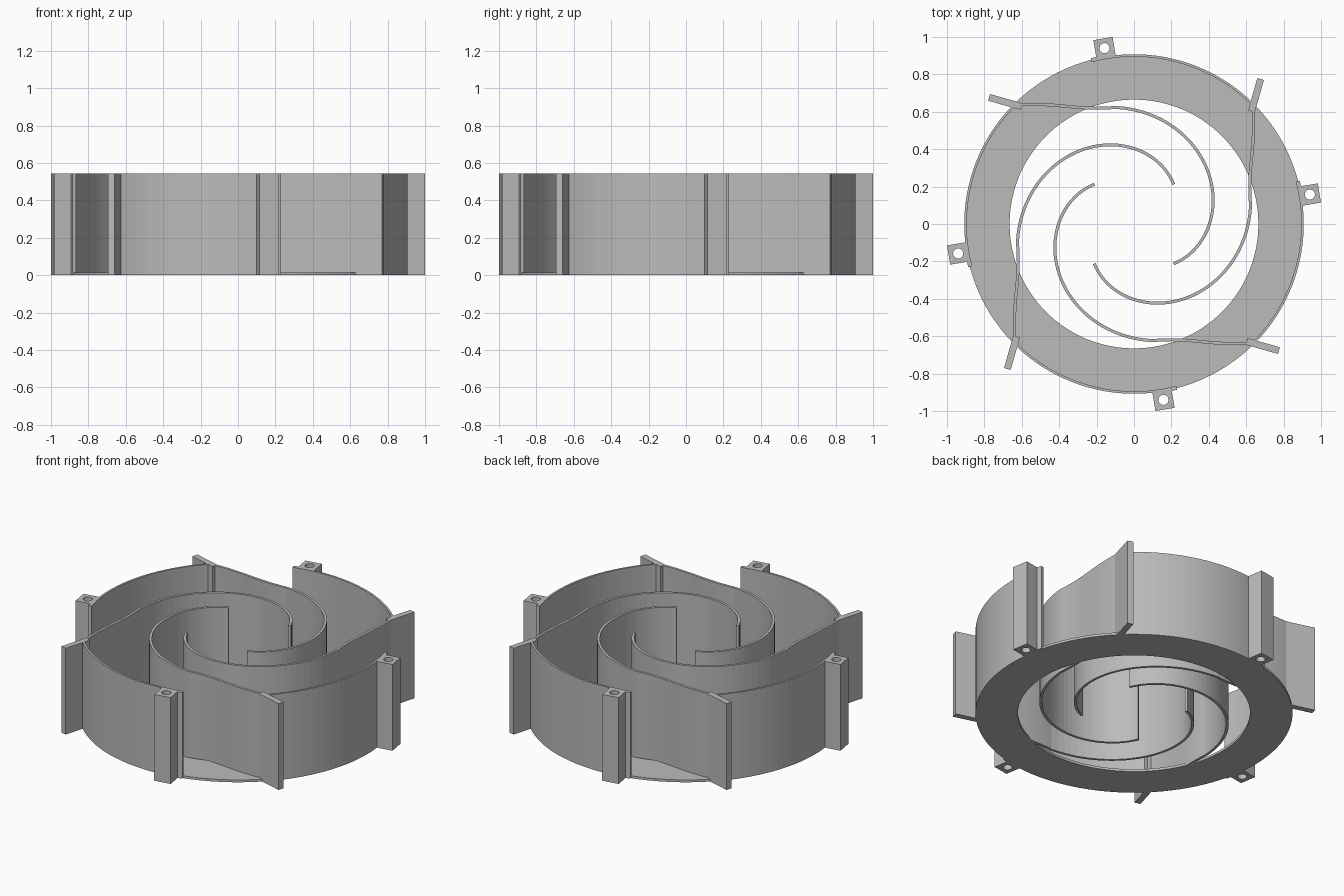
import bpy, bmesh, math
from mathutils import Vector
from mathutils.geometry import interpolate_bezier

cube = bpy.data.objects.get("Cube")
if cube:
    bpy.data.objects.remove(cube)

HEIGHT = 0.545
SIDES = ("front", "right", "back", "left")

grey = bpy.data.materials.new("plain grey")
grey.use_nodes = True
colour = (0.5, 0.5, 0.5, 1)
grey.diffuse_color = colour
grey.node_tree.nodes["Principled BSDF"].inputs["Base Color"].default_value = colour


def strip_mesh(name, side_a, side_b, height, closed=False):
    """Extrude the band between two matching 2D lines up from the ground."""
    bm = bmesh.new()
    rows = [[bm.verts.new((p[0], p[1], z)) for p in side]
            for side, z in ((side_a, 0), (side_b, 0), (side_b, height), (side_a, height))]
    n = len(side_a)
    for i in range(n if closed else n - 1):
        j = (i + 1) % n
        for k in range(4):
            a, b = rows[k], rows[(k + 1) % 4]
            bm.faces.new((a[i], a[j], b[j], b[i]))
    if not closed:
        for i in (0, n - 1):
            bm.faces.new([row[i] for row in rows])
    bmesh.ops.recalc_face_normals(bm, faces=bm.faces)
    mesh = bpy.data.meshes.new(name)
    bm.to_mesh(mesh)
    bm.free()
    mesh.materials.append(grey)
    return mesh


def ribbon_mesh(name, path, width):
    """Full-height wall of even thickness along a 2D path."""
    left, right = [], []
    for i, p in enumerate(path):
        along = (path[min(i + 1, len(path) - 1)] - path[max(i - 1, 0)]).normalized()
        side = Vector((-along.y, along.x)) * width / 2
        left.append(p + side)
        right.append(p - side)
    return strip_mesh(name, left, right, HEIGHT)


def polar(radius, degrees):
    a = math.radians(degrees)
    return Vector((radius * math.cos(a), radius * math.sin(a)))


def arc(radius, start, end, steps):
    return [polar(radius, start + (end - start) * i / steps) for i in range(steps + 1)]


def place(name, mesh, angle=0):
    ob = bpy.data.objects.new(name, mesh)
    ob.rotation_euler.z = angle
    bpy.context.collection.objects.link(ob)


def place_four(name, mesh):
    for i, side in enumerate(SIDES):
        place(f"{side}_{name}", mesh, i * math.pi / 2)


# Flat base ring
ring = strip_mesh("base_ring", arc(0.907, 0, 360, 120)[:-1],
                  arc(0.665, 0, 360, 120)[:-1], 0.015, closed=True)
place("base_ring", ring)

# Outer wall segments, each ending in a small raised lip at the opening
place_four("outer_wall", ribbon_mesh("outer_wall", arc(0.901, 225.5, 284.5, 24), 0.013))
place_four("wall_lip", ribbon_mesh("wall_lip", arc(0.905, 281, 284.6, 3), 0.021))

# Spiral walls that swing outward to the fins
spiral = [polar(0.3 + 0.0023 * (a + 45), a) for a in range(-45, 100, 4)]
tail = interpolate_bezier(spiral[-1], Vector((-0.3, 0.605)), Vector((-0.38, 0.648)),
                          Vector((-0.61, 0.638)), 16)
spiral += [Vector(p[:2]) for p in tail[1:]]
place_four("spiral_wall", ribbon_mesh("spiral_wall", spiral, 0.016))

# Straight fins crossing the outer wall
fin = [Vector((0.775, -0.677)), Vector((0.602, -0.628))]
place_four("fin", ribbon_mesh("fin", fin, 0.037))

# Square mounting posts with a hole through their height
outline, hole = [], []
post_angle = -80.5
centre = polar(0.953, post_angle)
for i in range(32):
    d = polar(1, post_angle + i * 360 / 32)
    local = polar(1, i * 360 / 32)
    outline.append(centre + d * 0.052 / max(abs(local.x), abs(local.y)))
    hole.append(centre + d * 0.027)
place_four("mounting_post", strip_mesh("mounting_post", outline, hole, HEIGHT, closed=True))
